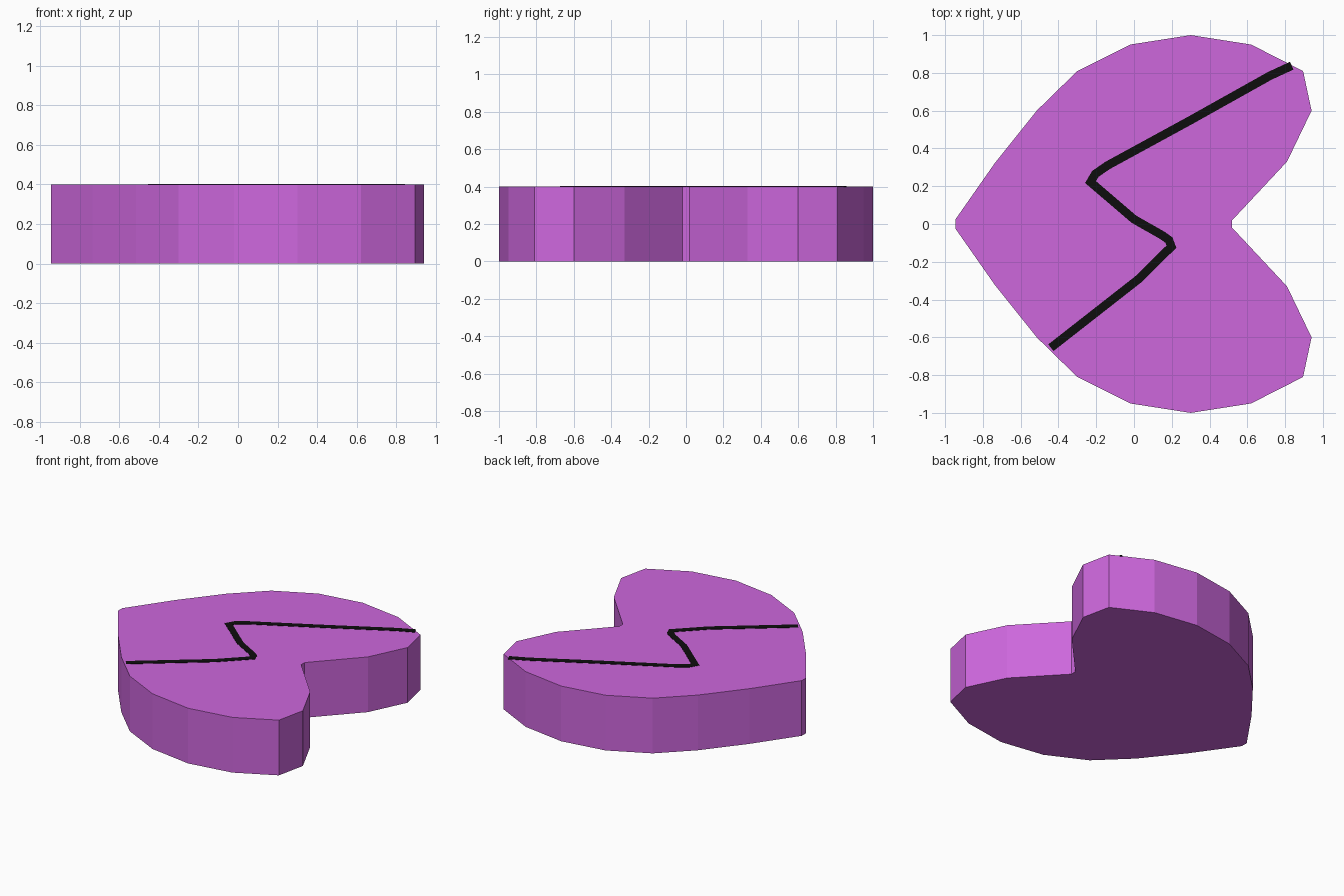
import bpy, bmesh
from mathutils import Vector

if "Cube" in bpy.data.objects:
    bpy.data.objects.remove(bpy.data.objects["Cube"])


def material(name, rgb):
    m = bpy.data.materials.new(name)
    m.diffuse_color = (*rgb, 1)
    m.use_nodes = True
    m.node_tree.nodes["Principled BSDF"].inputs["Base Color"].default_value = m.diffuse_color
    return m


def slab(name, outline, z0, z1, mat):
    """Extrude a counter-clockwise outline from z0 to z1."""
    bm = bmesh.new()
    face = bm.faces.new([bm.verts.new((x, y, z0)) for x, y in outline])
    top = bmesh.ops.extrude_face_region(bm, geom=[face], use_keep_orig=True)
    moved = [g for g in top["geom"] if isinstance(g, bmesh.types.BMVert)]
    bmesh.ops.translate(bm, verts=moved, vec=(0, 0, z1 - z0))
    bmesh.ops.recalc_face_normals(bm, faces=bm.faces)
    # Split the concave caps so they render cleanly
    bmesh.ops.triangulate(bm, faces=[f for f in bm.faces if len(f.verts) > 4])
    mesh = bpy.data.meshes.new(name)
    bm.to_mesh(mesh)
    bm.free()
    mesh.materials.append(mat)
    ob = bpy.data.objects.new(name, mesh)
    bpy.context.collection.objects.link(ob)
    return ob


def ribbon(path, width):
    """Outline of a mitred strip along a path."""
    pts = [Vector(p) for p in path]
    left, right = [], []
    for i, p in enumerate(pts):
        dirs = [(b - a).normalized() for a, b in zip(pts[max(i - 1, 0):i + 1], pts[max(i - 1, 0) + 1:i + 2])]
        t = sum(dirs, Vector((0, 0))).normalized()
        n = Vector((-t.y, t.x)) * (width / 2 / max(t.dot(dirs[0]), 0.5))
        left.append(p + n)
        right.append(p - n)
    return right + left[::-1]


purple = material("orchid purple", (0.61, 0.135, 0.72))
black = material("crack black", (0.004, 0.004, 0.004))

# Heart body: one lobe mirrored across y = 0
lobe = [(0.52, 0.02), (0.81, 0.33), (0.94, 0.60), (0.895, 0.81), (0.62, 0.95), (0.30, 1.0),
        (-0.02, 0.95), (-0.30, 0.81), (-0.515, 0.60), (-0.735, 0.325), (-0.945, 0.025)]
slab("heart_body", lobe + [(x, -y) for x, y in reversed(lobe)], 0, 0.4, purple)

# Zigzag crack painted on the top
crack = [(0.835, 0.838), (0.72, 0.785), (0.30, 0.55), (-0.14, 0.31), (-0.205, 0.265), (-0.23, 0.222),
         (0.0, 0.025), (0.15, -0.06), (0.185, -0.085), (0.198, -0.12), (0.02, -0.295), (-0.44, -0.655)]
slab("crack_line", ribbon(crack, 0.045), 0.397, 0.402, black)
